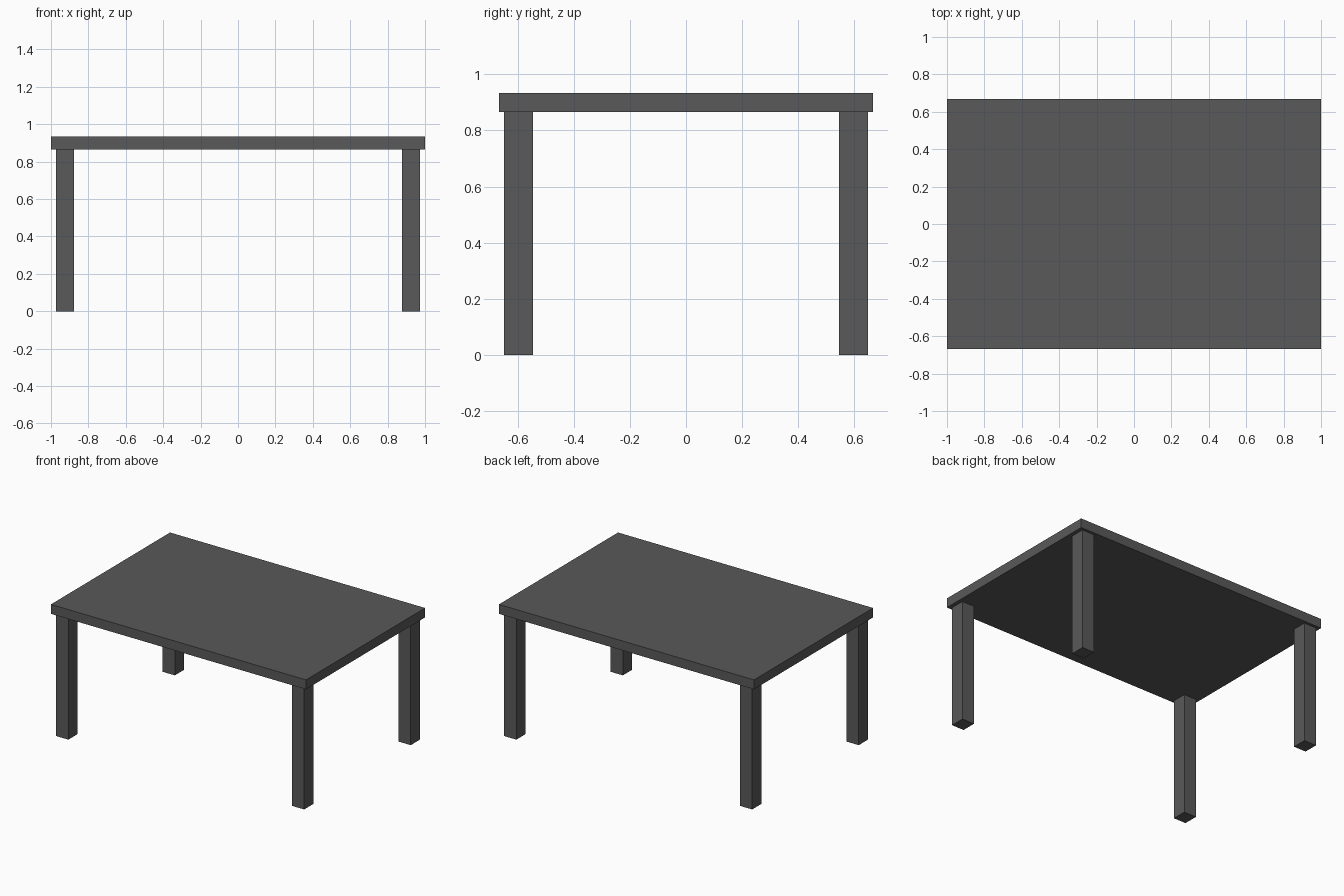
import bpy

if "Cube" in bpy.data.objects:
    bpy.data.objects.remove(bpy.data.objects["Cube"])

dark = bpy.data.materials.new("dark_grey")
dark.diffuse_color = (0.1, 0.1, 0.1, 1)
dark.use_nodes = True
dark.node_tree.nodes["Principled BSDF"].inputs["Base Color"].default_value = dark.diffuse_color


def box(name, lo, hi):
    """Axis-aligned box between two corners."""
    bpy.ops.mesh.primitive_cube_add(size=1, location=[(a + b) / 2 for a, b in zip(lo, hi)])
    ob = bpy.context.object
    ob.name = name
    ob.scale = [b - a for a, b in zip(lo, hi)]
    bpy.ops.object.transform_apply(location=False, rotation=False, scale=True)
    ob.data.materials.append(dark)
    return ob


UNDERSIDE, TOP = 0.866, 0.933

# Table top
box("table_top", (-1, -0.667, UNDERSIDE), (1, 0.667, TOP))

# Four legs, set slightly in from the corners
for sx, side in ((-1, "left"), (1, "right")):
    for sy, end in ((-1, "front"), (1, "back")):
        xs = sorted((sx * 0.877, sx * 0.973))
        ys = sorted((sy * 0.545, sy * 0.648))
        box(f"{end}_{side}_leg", (xs[0], ys[0], 0), (xs[1], ys[1], UNDERSIDE))
